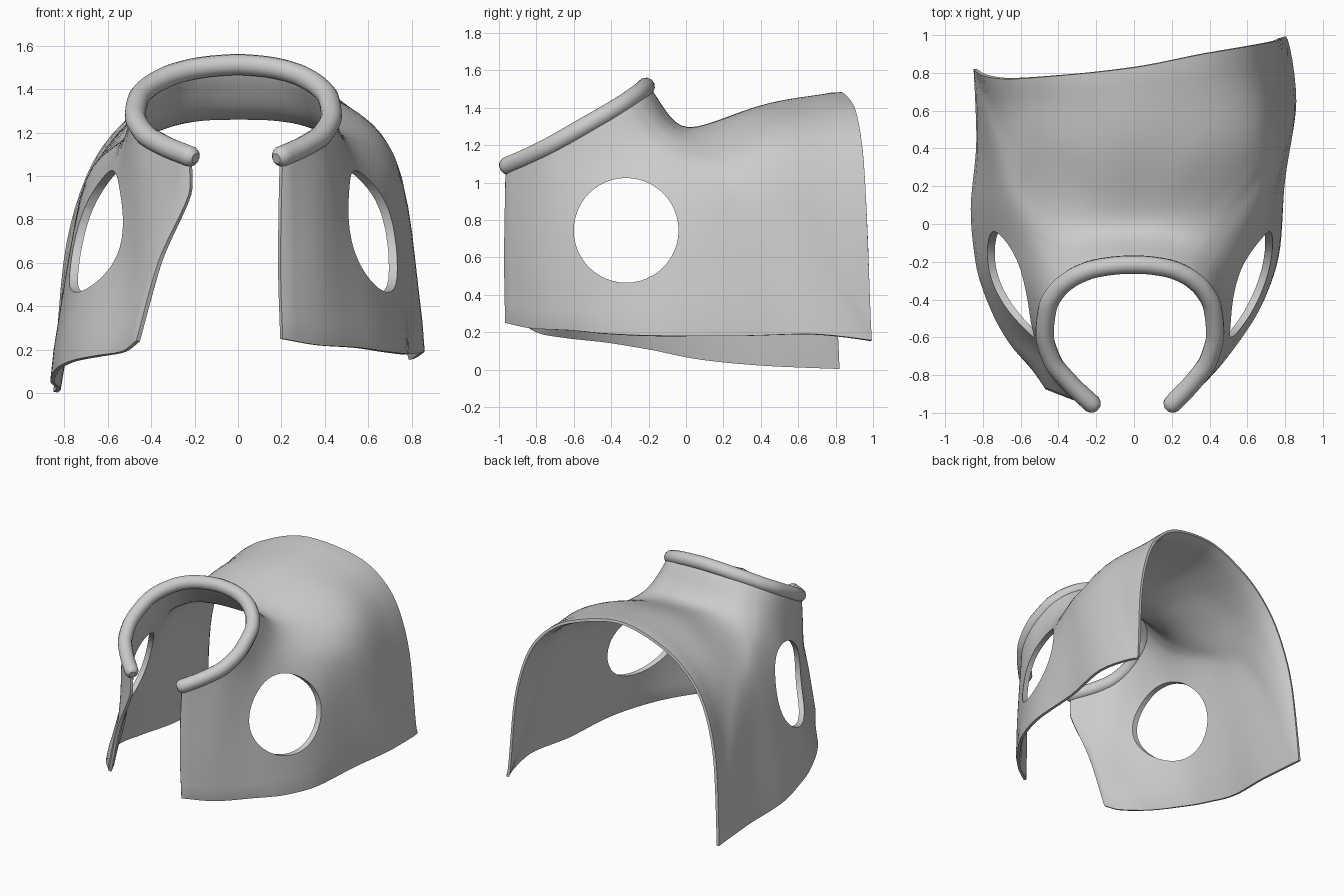
import bpy, bmesh, math
from mathutils import Vector

if "Cube" in bpy.data.objects:
    bpy.data.objects.remove(bpy.data.objects["Cube"])

# Guide points run from the front opening edge, round the side, to the top centre
collar = [(.2, -.955, 1.09), (.31, -.84, 1.14), (.395, -.72, 1.2), (.43, -.58, 1.28), (.415, -.44, 1.36),
          (.36, -.34, 1.42), (.32, -.303, 1.445), (.28, -.275, 1.465), (.2, -.24, 1.49), (.13, -.225, 1.503),
          (.06, -.217, 1.51)]
neck = [(.195, -.96, .95), (.33, -.83, 1.0), (.42, -.69, 1.05), (.46, -.5, 1.1), (.46, -.34, 1.16),
        (.44, -.18, 1.19), (.41, -.12, 1.205), (.37, -.07, 1.22), (.28, -.03, 1.245), (.2, -.01, 1.255),
        (.1, 0, 1.26)]
mid_right = [(.19, -.965, .6), (.36, -.83, .6), (.47, -.67, .6), (.59, -.45, .65), (.67, -.18, .75),
             (.7, .1, .96), (.73, .27, 1.03), (.73, .43, 1.09), (.66, .45, 1.2), (.5, .45, 1.31),
             (.27, .43, 1.385)]
edge_right = [(.2, -.96, .25), (.38, -.81, .22), (.54, -.62, .21), (.68, -.4, .19), (.765, -.12, .18),
              (.79, .25, .18), (.85, .65, .19), (.795, .99, .155), (.745, .97, .75), (.62, .945, 1.17),
              (.36, .9, 1.4)]
mid_left = [(-.36, -.91, .6), (-.42, -.8, .6), (-.48, -.66, .6), (-.61, -.45, .65), (-.7, -.2, .75),
            (-.69, .08, .95), (-.69, .22, 1.0), (-.68, .35, 1.03), (-.57, .4, 1.17), (-.42, .42, 1.28),
            (-.22, .43, 1.37)]
edge_left = [(-.46, -.87, .24), (-.53, -.77, .19), (-.65, -.63, .17), (-.75, -.45, .15), (-.83, -.2, .11),
             (-.855, .08, .055), (-.825, .45, .02), (-.84, .82, .005), (-.795, .79, .6), (-.66, .77, 1.06),
             (-.36, .79, 1.36)]


def mirror(pts):
    return [(-x * 1.1, y, z) for x, y, z in pts]


def loop(right, centre, left):
    return right + [centre] + left[::-1]


def smooth(pts, steps):
    """Cubic through the points that never overshoots, so corners stay crisp."""
    pts = [Vector(p) for p in pts]
    d = [b - a for a, b in zip(pts, pts[1:])]
    tan = [d[0]]
    for a, b in zip(d, d[1:]):
        tan.append(Vector([2 * p * q / (p + q) if p * q > 1e-12 else 0 for p, q in zip(a, b)]))
    tan.append(d[-1])
    out = []
    for i in range(len(d)):
        for s in range(steps):
            t = s / steps
            out.append(pts[i] * (2*t**3 - 3*t*t + 1) + tan[i] * (t**3 - 2*t*t + t)
                       + pts[i+1] * (3*t*t - 2*t**3) + tan[i+1] * (t**3 - t*t))
    return out + [pts[-1]]


def activate(obj):
    bpy.ops.object.select_all(action='DESELECT')
    obj.select_set(True)
    bpy.context.view_layer.objects.active = obj


rows = [loop(collar, (0, -.215, 1.513), mirror(collar)),
        loop(neck, (0, 0, 1.26), mirror(neck)),
        loop(mid_right, (0, .45, 1.415), mid_left),
        loop(edge_right, (0, .83, 1.475), edge_left)]
rows = [smooth(r, 6) for r in rows]
rays = [smooth(ray, 7) for ray in zip(*rows)]

# Wrap-around body shell, relaxed inside its fixed outline
bm = bmesh.new()
grid = [[bm.verts.new(p) for p in ray] for ray in rays]
for a, b in zip(grid, grid[1:]):
    for i in range(len(a) - 1):
        bm.faces.new((a[i], a[i+1], b[i+1], b[i]))
bmesh.ops.recalc_face_normals(bm, faces=bm.faces)
inner = [v for v in bm.verts if not v.is_boundary]
for _ in range(10):
    bmesh.ops.smooth_vert(bm, verts=inner, factor=.5, use_axis_x=True, use_axis_y=True, use_axis_z=True)
bm.verts.index_update()
rim_ids = [v.index for v in bm.verts if v.is_boundary]
inner_ids = [v.index for v in inner]
mesh = bpy.data.meshes.new("body_shell")
bm.to_mesh(mesh)
bm.free()
body = bpy.data.objects.new("body_shell", mesh)
bpy.context.collection.objects.link(body)

# Thickness, thinning out at the hems
group = body.vertex_groups.new(name="thickness")
group.add(inner_ids, 1, 'REPLACE')
group.add(rim_ids, .5, 'REPLACE')
solid = body.modifiers.new("thickness", 'SOLIDIFY')
solid.thickness, solid.offset, solid.vertex_group = .038, 0, "thickness"

# Arm holes through both sides
bpy.ops.mesh.primitive_cylinder_add(vertices=48, radius=.28, depth=3, location=(0, -.32, .745),
                                    rotation=(0, math.pi / 2, 0))
cutter = bpy.context.object
cutter.name = "arm_hole_cutter"
cutter.hide_render = True
cut = body.modifiers.new("arm_holes", 'BOOLEAN')
cut.operation, cut.solver, cut.object = 'DIFFERENCE', 'EXACT', cutter
activate(body)
for m in list(body.modifiers):
    bpy.ops.object.modifier_apply(modifier=m.name)
bpy.data.objects.remove(cutter)
bpy.ops.object.shade_smooth_by_angle(angle=math.radians(50))

# Rolled collar rim with rounded ends
curve = bpy.data.curves.new("collar_rim", 'CURVE')
curve.dimensions = '3D'
curve.bevel_depth, curve.bevel_resolution, curve.use_fill_caps = .049, 4, True
spline = curve.splines.new('POLY')
path = rows[0]
start, end = (path[0] - path[1]).normalized(), (path[-1] - path[-2]).normalized()
path = [path[0] + start * .035, path[0] + start * .02] + path + [path[-1] + end * .02, path[-1] + end * .035]
spline.points.add(len(path) - 1)
for i, (pt, p) in enumerate(zip(spline.points, path)):
    pt.co = (*p, 1)
    pt.radius = {0: .5, 1: .85}.get(min(i, len(path) - 1 - i), 1)
rim = bpy.data.objects.new("collar_rim", curve)
bpy.context.collection.objects.link(rim)
activate(rim)
bpy.ops.object.convert(target='MESH')
bpy.ops.object.shade_smooth_by_angle(angle=math.radians(60))
